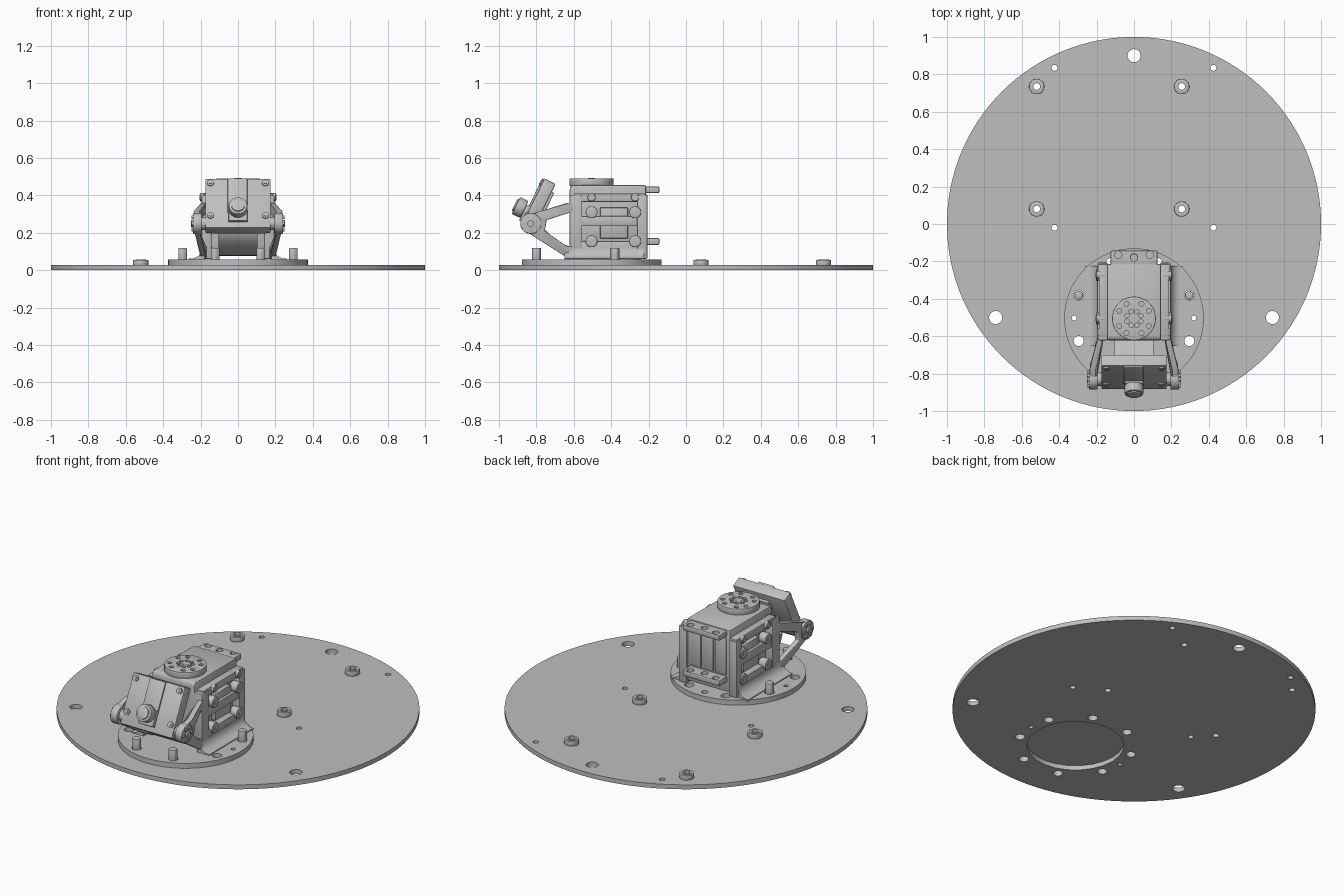
import bpy, bmesh, math
from mathutils import Matrix, Vector

if "Cube" in bpy.data.objects:
    bpy.data.objects.remove(bpy.data.objects["Cube"])

grey = bpy.data.materials.new("plain_grey")
grey.use_nodes = True
COLOUR = (0.52, 0.52, 0.52, 1)
grey.diffuse_color = COLOUR
grey.node_tree.nodes["Principled BSDF"].inputs["Base Color"].default_value = COLOUR

parts, cutters = [], []
IDENT = Matrix.Identity(4)
X, Y, Z = Vector((1, 0, 0)), Vector((0, 1, 0)), Vector((0, 0, 1))
TURRET_Y = -0.503


def finish(name, bm, bevel=0, matrix=IDENT, segments=2):
    bmesh.ops.recalc_face_normals(bm, faces=bm.faces)
    me = bpy.data.meshes.new(name)
    bm.to_mesh(me)
    bm.free()
    me.transform(matrix)
    me.materials.append(grey)
    ob = bpy.data.objects.new(name, me)
    bpy.context.collection.objects.link(ob)
    parts.append(ob)
    if bevel:
        mod = ob.modifiers.new("bevel", "BEVEL")
        mod.width, mod.segments, mod.limit_method = bevel, segments, "ANGLE"
    return ob


def box(name, x, y, z, bevel=0, matrix=IDENT):
    """Box given by (low, high) on each axis."""
    bm = bmesh.new()
    bmesh.ops.create_cube(bm, size=1)
    for v in bm.verts:
        for i, (lo, hi) in enumerate((x, y, z)):
            v.co[i] = lo if v.co[i] < 0 else hi
    return finish(name, bm, bevel, matrix)


def add_cyl(bm, centre, r, depth, axis=Z, sides=24, r2=None):
    place = Matrix.Translation(centre) @ axis.to_track_quat("Z", "Y").to_matrix().to_4x4()
    bmesh.ops.create_cone(bm, cap_ends=True, segments=sides, radius1=r,
                          radius2=r if r2 is None else r2, depth=depth, matrix=place)


def cyl(name, centre, r, depth, axis=Z, sides=24, bevel=0, matrix=IDENT):
    bm = bmesh.new()
    add_cyl(bm, centre, r, depth, axis, sides)
    return finish(name, bm, bevel, matrix)


def drill(target, holes, axis=Z, depth=0.4, matrix=IDENT):
    """Cut round holes, each (centre, radius), through the target."""
    bm = bmesh.new()
    for centre, r in holes:
        add_cyl(bm, centre, r, depth, axis)
    cutter = finish("hole_cutter", bm, matrix=matrix)
    parts.remove(cutter)
    cutters.append(cutter)
    cutter.hide_render = True
    mod = target.modifiers.new("holes", "BOOLEAN")
    mod.object, mod.operation, mod.solver = cutter, "DIFFERENCE", "EXACT"


def side_profile(name, points, x0, x1, shift=None, bevel=0):
    """Extrude a (y, z) outline from x0 to x1, optionally flaring x along y."""
    bm = bmesh.new()
    face = bm.faces.new([bm.verts.new((x0, y, z)) for y, z in points])
    ext = bmesh.ops.extrude_face_region(bm, geom=[face])
    for v in ext["geom"]:
        if isinstance(v, bmesh.types.BMVert):
            v.co.x = x1
    if shift:
        for v in bm.verts:
            v.co.x += shift(v.co.y)
    return finish(name, bm, bevel)


# Large base disc with its holes
ring = [math.radians(22.5 + 45 * k) for k in range(8)]
ring_holes = [(Vector((0.32 * math.cos(a), TURRET_Y + 0.32 * math.sin(a), 0.03)), 0.027) for a in ring]
tiny_holes = [(Vector((s * 0.32, TURRET_Y, 0.03)), 0.013) for s in (-1, 1)]
disc = cyl("base_disc", (0, 0, 0.0135), 1, 0.027, sides=128)
mount_holes = [(Vector(p), 0.035) for p in ((0, 0.9, 0), (0.74, -0.5, 0), (-0.74, -0.5, 0))]
small_holes = [(Vector((s * 0.425, y, 0)), 0.016) for s in (-1, 1) for y in (0.835, -0.02)]
spacers = [Vector((x, y, 0.04)) for x in (-0.52, 0.255) for y in (0.735, 0.08)]
drill(disc, mount_holes + small_holes + ring_holes + tiny_holes
      + [(p, 0.018) for p in spacers] + [(Vector((0, TURRET_Y, 0)), 0.268)])

# Ring spacers on the disc
for p in spacers:
    spacer = cyl("spacer", p, 0.041, 0.03, bevel=0.003)
    drill(spacer, [(p, 0.018)])
    lip = cyl("spacer_lip", p + Z * 0.014, 0.029, 0.008)
    drill(lip, [(p, 0.018)])

# Round turret plate and its posts
plate = cyl("turret_plate", (0, TURRET_Y, 0.042), 0.373, 0.03, sides=96)
drill(plate, ring_holes + tiny_holes + [(Vector((0, -0.18, 0.03)), 0.018)])
for s in (-1, 1):
    for x, y in ((0.296, -0.381), (0.122, -0.799)):
        cyl("post", (s * x, y, 0.075), 0.026, 0.09, sides=6, bevel=0.006)

# Pan motor body
side_profile("motor_body", [(-0.215, 0.075), (-0.585, 0.075), (-0.615, 0.105),
             (-0.622, 0.14), (-0.622, 0.44), (-0.61, 0.455), (-0.215, 0.455)],
             -0.145, 0.145, bevel=0.012)
for z0, z1 in ((0.135, 0.172), (0.412, 0.448)):
    tab = box("rear_tab", (-0.125, 0.125), (-0.23, -0.142), (z0, z1), bevel=0.008)
    drill(tab, [(Vector((x, -0.178 if x == 0 else -0.165, 0.29)), 0.02) for x in (-0.085, 0, 0.085)], depth=0.6)
for x in (-0.085, 0.0, 0.085):
    box("rear_rib", (x - 0.038, x + 0.038), (-0.22, -0.207), (0.18, 0.405), bevel=0.004)

# Rotating disc on top of the body
horn = cyl("top_horn", (0, -0.505, 0.471), 0.117, 0.04, sides=48, bevel=0.004)
pockets = [(Vector((0.088 * math.cos(math.radians(a)), -0.505 + 0.088 * math.sin(math.radians(a)), 0.493)), 0.013)
           for q in range(45, 405, 90) for a in (q - 18, q + 18)]
pockets += [(Vector((0.04 * math.cos(a), -0.505 + 0.04 * math.sin(a), 0.493)), 0.012) for a in ring]
drill(horn, pockets, depth=0.024)
cyl("horn_hub", (0, -0.505, 0.486), 0.018, 0.012)

ARM = [(-0.6, 0.36), (-0.635, 0.36), (-0.78, 0.315), (-0.85, 0.295), (-0.87, 0.25),
       (-0.845, 0.2), (-0.64, 0.07), (-0.6, 0.065), (-0.6, 0.125), (-0.64, 0.13),
       (-0.755, 0.21), (-0.745, 0.268), (-0.63, 0.305), (-0.6, 0.31)]


def flare(s):
    return lambda y: s * 0.038 * min(1, max(0, (-0.62 - y) / 0.12))


PIVOT_Y, PIVOT_Z = -0.83, 0.25
for s in (-1, 1):
    def span(a, b):
        return tuple(sorted((s * a, s * b)))
    # Side frame: two uprights, two rails and a raised middle panel
    for y0, y1 in ((-0.622, -0.555), (-0.262, -0.207)):
        box("frame_upright", span(0.14, 0.195), (y0, y1), (0.06, 0.4), bevel=0.006)
    for z0, z1 in ((0.06, 0.155), (0.235, 0.29), (0.365, 0.41)):
        box("frame_rail", span(0.14, 0.188), (-0.6, -0.215), (z0, z1), bevel=0.006)
    box("side_panel", span(0.14, 0.172), (-0.46, -0.31), (0.17, 0.335), bevel=0.006)
    # Side bolts
    for y in (-0.505, -0.272):
        for z in (0.155, 0.31, 0.39):
            cyl("side_bolt", (s * 0.178, y, z), 0.032 if z < 0.35 else 0.022, 0.05, X, bevel=0.005)
            cyl("bolt_core", (s * 0.2, y, z), 0.016, 0.014, X, sides=6)
    # Curved foot flange down to the plate
    bm = bmesh.new()
    outline = [(0.18, 0.057), (0.25, 0.057)] + [
        (0.25 - 0.055 * math.sin(t), 0.117 - 0.055 * math.cos(t))
        for t in [i * math.pi / 12 for i in range(7)]] + [(0.18, 0.117)]
    face = bm.faces.new([bm.verts.new((s * x, -0.65, z)) for x, z in outline])
    ext = bmesh.ops.extrude_face_region(bm, geom=[face])
    bmesh.ops.translate(bm, vec=(0, 0.425, 0), verts=[v for v in ext["geom"] if isinstance(v, bmesh.types.BMVert)])
    finish("foot_flange", bm)
    box("foot_pad", span(0.24, 0.262), (-0.65, -0.225), (0.05, 0.062))
    # Forked arm holding the tilting box
    side_profile("fork_arm", ARM, s * 0.165, s * 0.195, flare(s), bevel=0.004)
    # Pivot discs and bolts
    cyl("pivot_disc", (s * 0.218, PIVOT_Y, PIVOT_Z), 0.056, 0.046, X, sides=32, bevel=0.004)
    cyl("pivot_hub", (s * 0.24, PIVOT_Y, PIVOT_Z), 0.018, 0.022, X)
    for k in range(6):
        a = k * math.pi / 3
        cyl("pivot_screw", (s * 0.24, PIVOT_Y + 0.038 * math.cos(a), PIVOT_Z + 0.038 * math.sin(a)),
            0.01, 0.016, X, sides=12)
    cyl("pivot_spindle", (s * 0.18, PIVOT_Y, PIVOT_Z), 0.035, 0.06, X)

# Curved web joining the two arms
side_profile("arm_web", [(-0.61, 0.078), (-0.655, 0.086), (-0.7, 0.112), (-0.742, 0.148),
             (-0.768, 0.18), (-0.78, 0.215), (-0.75, 0.215), (-0.7, 0.16), (-0.61, 0.12)],
             -0.105, 0.105)

# Tilting box, leaning backwards
TILT = Matrix.Translation((0, -0.793, 0.345)) @ Matrix.Rotation(math.radians(-26), 4, "X")
tilt_box = box("tilt_box", (-0.175, 0.175), (-0.032, 0.036), (-0.148, 0.146), bevel=0.008, matrix=TILT)
box("tilt_lower_body", (-0.165, 0.165), (-0.03, 0.05), (-0.15, -0.05), bevel=0.02, matrix=TILT)
box("front_strip", (-0.055, 0.05), (-0.042, -0.03), (-0.06, 0.143), bevel=0.003, matrix=TILT)
box("lens_mount", (-0.05, 0.05), (-0.055, -0.03), (-0.115, -0.02), bevel=0.004, matrix=TILT)
cyl("lens_barrel", (0, -0.08, -0.05), 0.05, 0.05, Y, sides=32, bevel=0.005, matrix=TILT)
cyl("lens_cap", (0, -0.106, -0.05), 0.036, 0.014, Y, sides=32, bevel=0.003, matrix=TILT)
for sx in (-1, 1):
    for z in (-0.075, 0.118):
        cyl("box_screw", (sx * 0.147, -0.034, z), 0.018, 0.012, Y, sides=16, matrix=TILT)
        cyl("box_screw_core", (sx * 0.147, -0.041, z), 0.009, 0.006, Y, sides=6, matrix=TILT)
box("box_back_panel", (-0.06, 0.06), (0.03, 0.05), (-0.05, 0.1), bevel=0.004, matrix=TILT)

# Apply modifiers, shade, and drop the cutters
bpy.ops.object.select_all(action="DESELECT")
for ob in parts:
    ob.select_set(True)
bpy.context.view_layer.objects.active = parts[0]
bpy.ops.object.convert(target="MESH")
bpy.ops.object.shade_smooth_by_angle(angle=math.radians(32))
for c in cutters:
    bpy.data.objects.remove(c)
